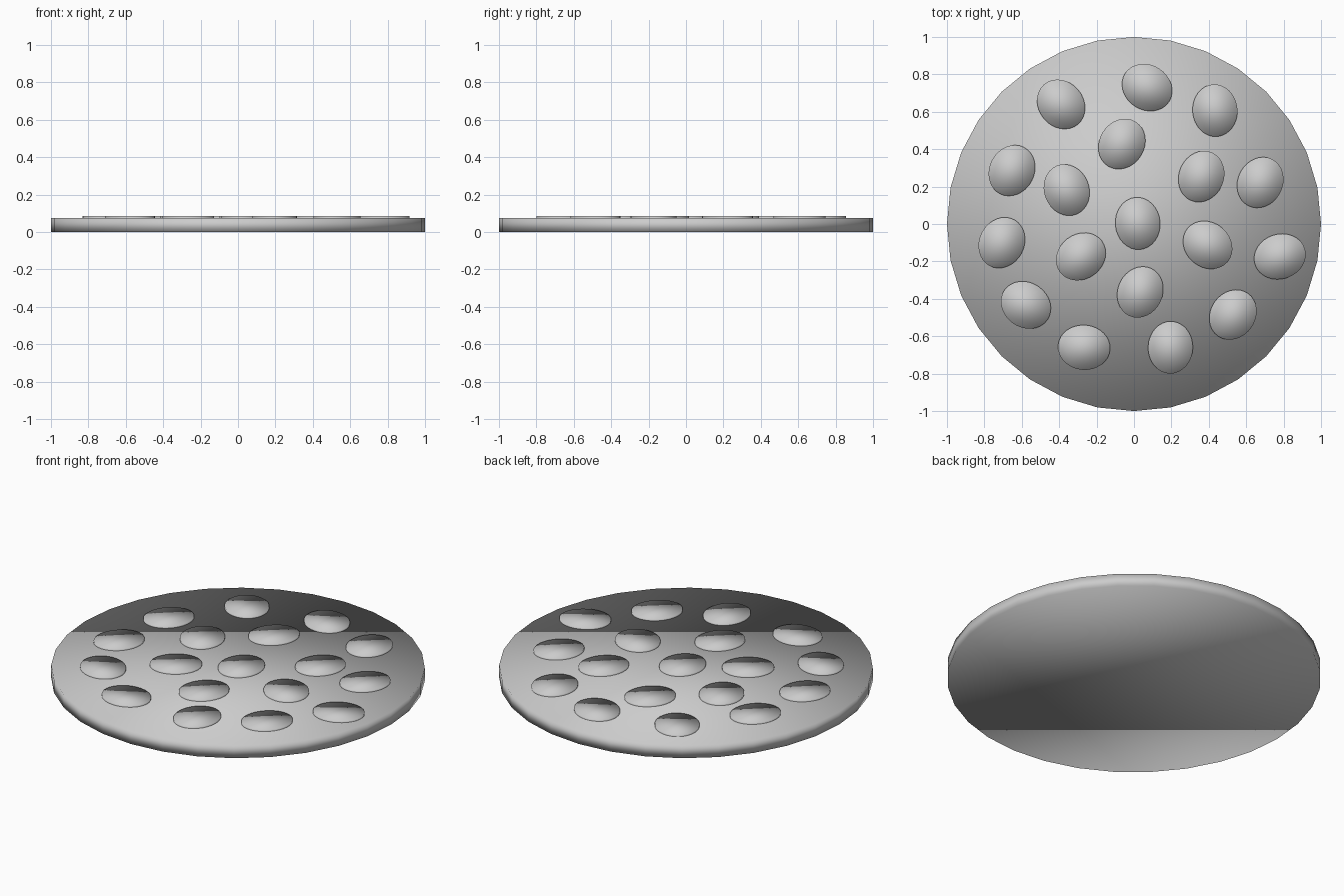
import bpy
from math import radians

if "Cube" in bpy.data.objects:
    bpy.data.objects.remove(bpy.data.objects["Cube"])


def smooth_disc(name, rx, ry, z0, z1, x=0, y=0, angle=0):
    """Flat elliptical disc between heights z0 and z1, fully smooth shaded."""
    bpy.ops.mesh.primitive_cylinder_add(
        vertices=32, radius=1, depth=1,
        location=(x, y, (z0 + z1) / 2), rotation=(0, 0, radians(angle)))
    ob = bpy.context.object
    ob.name = name
    ob.scale = (rx, ry, z1 - z0)
    bpy.ops.object.transform_apply(location=False, rotation=False, scale=True)
    bpy.ops.object.shade_smooth()
    return ob


# Round base plate
smooth_disc("base_disc", 1, 1, 0, 0.075)

# Scattered oval toppings: x, y, direction of the long axis
spots = [
    (-0.39, 0.64, 130), (0.07, 0.73, -33), (0.433, 0.607, 95),
    (-0.065, 0.428, 58), (-0.653, 0.286, 62), (-0.36, 0.182, 112),
    (0.02, 0.003, 95), (0.36, 0.254, 66), (0.675, 0.222, 62),
    (-0.707, -0.1, 62), (-0.284, -0.174, 37), (0.394, -0.112, -40),
    (0.78, -0.174, 18), (0.033, -0.364, 65), (-0.578, -0.433, -35),
    (0.529, -0.485, 55), (-0.267, -0.66, -5), (0.195, -0.66, 88),
]
for i, (x, y, a) in enumerate(spots):
    smooth_disc(f"oval_topping_{i + 1}", 0.14, 0.12, 0.065, 0.085, x, y, a)
